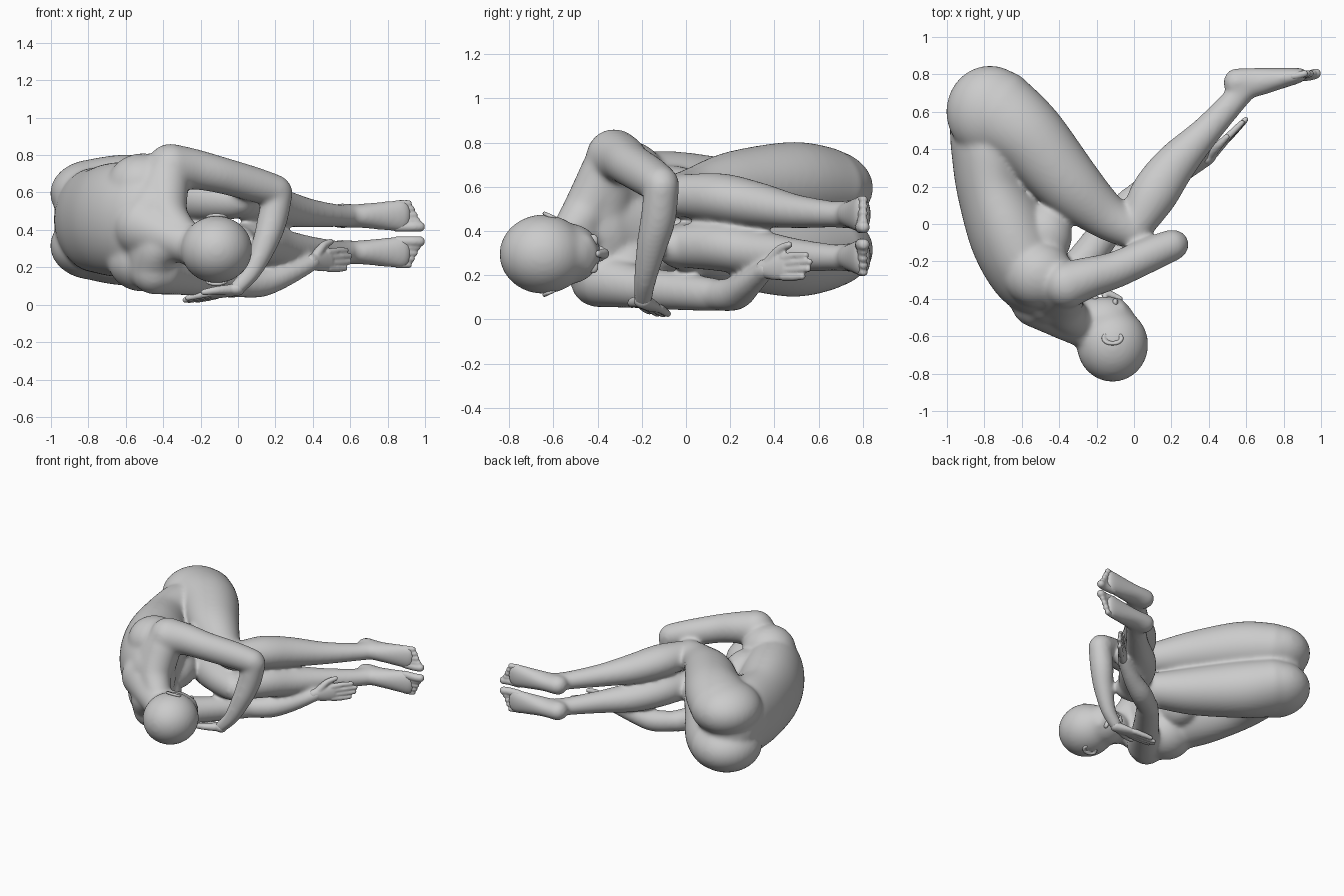
import bpy, bmesh, math
from mathutils import Vector, Matrix


def ball(bm, c, r, turn=0):
    m = Matrix.Translation(c) @ Matrix.Rotation(math.radians(turn), 4, 'Z') @ Matrix.Diagonal((*r, 1))
    bmesh.ops.create_uvsphere(bm, u_segments=28, v_segments=18, radius=1, matrix=m)


def spline(p, steps=6):
    """Smooth interpolation through rows (x, y, z, ra, rb)."""
    out = []
    for i in range(len(p) - 1):
        a, b, c, d = p[max(i - 1, 0)], p[i], p[i + 1], p[min(i + 2, len(p) - 1)]
        for s in range(steps):
            t = s / steps
            out.append([0.5 * (2 * B + (C - A) * t + (2 * A - 5 * B + 4 * C - D) * t * t
                               + (3 * B - A - 3 * C + D) * t ** 3) for A, B, C, D in zip(a, b, c, d)])
    return out + [list(p[-1])]


def tube(bm, pts, ref=(0, 0, 1), n=24):
    """Round-ended limb; ra is across ref, rb is along ref."""
    pts = [tuple(q) + (q[3],) if len(q) == 4 else tuple(q) for q in pts]
    rows, ref = spline(pts), Vector(ref)
    P = [Vector(r[:3]) for r in rows]
    T = [(P[min(i + 1, len(P) - 1)] - P[max(i - 1, 0)]).normalized() for i in range(len(P))]
    sec = [(P[i], T[i], rows[i][3], rows[i][4]) for i in range(len(P))]

    def cap(s, sign):
        p, t, a, b = s
        k = min(a, b)
        return [(p + t * sign * k * math.sin(q), t, a * math.cos(q), b * math.cos(q))
                for q in (0.3, 0.6, 0.9, 1.2, 1.45)]
    sec = cap(sec[0], -1)[::-1] + sec + cap(sec[-1], 1)
    rings = []
    for p, t, a, b in sec:
        v = (ref - t * ref.dot(t)).normalized()
        u = t.cross(v)
        rings.append([bm.verts.new(p + u * a * math.cos(2 * math.pi * k / n)
                                   + v * b * math.sin(2 * math.pi * k / n)) for k in range(n)])
    for A, B in zip(rings, rings[1:]):
        for k in range(n):
            bm.faces.new((A[k], A[(k + 1) % n], B[(k + 1) % n], B[k]))
    bm.faces.new(rings[0][::-1])
    bm.faces.new(rings[-1])


def finish(bm, name, voxel, iters):
    bmesh.ops.recalc_face_normals(bm, faces=bm.faces)
    me = bpy.data.meshes.new(name)
    bm.to_mesh(me)
    bm.free()
    ob = bpy.data.objects.new(name, me)
    bpy.context.collection.objects.link(ob)
    m = ob.modifiers.new("merge", 'REMESH')
    m.mode, m.voxel_size, m.use_smooth_shade = 'VOXEL', voxel, True
    s = ob.modifiers.new("soften", 'SMOOTH')
    s.factor, s.iterations = 0.5, iters
    return ob


body = bmesh.new()
fine = bmesh.new()

# torso
tube(body, [(-.775, .57, .455, .21, .23), (-.77, .42, .455, .21, .275), (-.755, .2, .45, .195, .28),
            (-.66, -.05, .455, .225, .305), (-.56, -.25, .45, .215, .3), (-.47, -.37, .42, .17, .25)], n=40)
# shoulder blades
for z in (.64, .24):
    ball(body, (-.51, -.27, z), (.19, .18, .17))
# neck and slopes down to the shoulders
tube(body, [(-.5, -.4, .42, .165, .17), (-.36, -.5, .36, .125, .12), (-.22, -.57, .31, .11, .11)])
tube(body, [(-.38, -.36, .66, .12), (-.38, -.45, .49, .11), (-.3, -.53, .38, .09)], ref=(1, 0, 0))
tube(body, [(-.46, -.4, .2, .12), (-.42, -.47, .3, .12), (-.32, -.53, .33, .09)], ref=(1, 0, 0))
# chest
for z, r in ((.57, .14), (.34, .12)):
    ball(body, (-.47, -.06, z), (r, .17, .125))
# shoulder girdle
tube(body, [(-.37, -.33, .72, .125), (-.45, -.39, .45, .15), (-.45, -.4, .18, .125)], ref=(1, 0, 0))

# legs with feet, upper then lower
for zs, side in (((.595, .61, .6, .57, .56, .55, .52, .49, .475), -1),
                 ((.315, .295, .31, .325, .33, .33, .305, .29, .28), 1)):
    h, t1, t2, t3, k, c1, c2, c3, a = zs
    ball(body, (-.77, .6, h), (.235, .248, .182))
    tube(body, [(-.74, .6, h, .235, .19), (-.57, .47, t1, .205, .193), (-.35, .22, t2, .172, .162),
                (-.16, .05, t3, .127, .122), (-.02, -.03, k, .102, .102)], n=32)
    tube(body, [(0, -.03, k, .09, .095), (.1, .15, c1, .127, .112), (.22, .32, c2, .114, .102),
                (.38, .49, c3, .083, .078), (.54, .665, a, .069, .061), (.575, .71, a, .073, .063)])
    ball(body, (.01, -.05, k), (.09, .09, .09))
    # foot
    tube(body, [(.545, .757, a, .076, .068), (.64, .757, a, .08, .064), (.77, .777, a, .06, .077),
                (.87, .793, a, .044, .088), (.89, .797, a, .038, .086)])
    # toes
    for i in range(5):
        z = a + side * (.058 - .031 * i)
        r = .028 if i == 0 else .019
        tip = .972 - .015 * i
        tube(fine, [(.85, .79, z, r), (tip - .04, .793, z, r), (tip, .804, z, r)], n=12)

# upper arm side
tube(body, [(-.36, -.325, .735, .128), (-.24, -.285, .725, .11), (-.1, -.245, .695, .099),
            (.08, -.165, .645, .094), (.2, -.115, .61, .086)])
tube(body, [(.215, -.11, .6, .079), (.185, -.125, .46, .081), (.145, -.155, .33, .07),
            (.075, -.185, .18, .052), (-.01, -.195, .085, .042)], ref=(0, 1, 0))
# lower arm side
tube(body, [(-.42, -.38, .18, .128), (-.3, -.24, .15, .1), (-.15, -.04, .128, .087), (-.02, .12, .112, .077)])
tube(body, [(-.01, .13, .11, .071), (.12, .22, .115, .076), (.25, .28, .155, .062), (.4, .36, .225, .044)])


# hands
def hand(wrist, d, s, thumb):
    w, d, s = Vector(wrist), Vector(d).normalized(), Vector(s)
    s = (s - d * s.dot(d)).normalized()
    at = lambda a, b, r, q=None: (*(w + d * a + s * b), r, q or r)
    tube(fine, [at(-.02, 0, .036, .042), at(.06, 0, .028, .056), at(.12, 0, .022, .056)], ref=s)
    for i, ln in enumerate((.13, .155, .145, .11)):
        b = thumb * (.044 - .029 * i)
        tube(fine, [at(.11, b, .02), at(.12 + ln * .5, b * 1.1, .0185), at(.12 + ln, b * 1.1, .015)], ref=s, n=12)
    tube(fine, [at(.02, thumb * .03, .028), at(.08, thumb * .08, .022), at(.14, thumb * .1, .017)], ref=s, n=12)


hand((-.02, -.19, .08), (-.27, .08, -.06), (.25, .85, -.15), -1)
hand((.405, .365, .23), (.7, .7, .05), (-.1, 0, 1), 1)

# head: skull, face, jaw
ball(body, (-.115, -.645, .295), (.192, .2, .18))
ball(body, (-.155, -.53, .297), (.165, .145, .137))
ball(body, (-.24, -.465, .3), (.085, .075, .085))
# brow
tube(body, [(-.07, -.45, .24, .03), (-.08, -.425, .297, .03), (-.07, -.45, .355, .03)], ref=(1, 0, 0))
# nose, lips, eyes
tube(fine, [(-.075, -.4, .297, .016), (-.12, -.38, .297, .021), (-.15, -.372, .297, .026)], n=12)
ball(fine, (-.205, -.4, .299), (.022, .018, .045))
for s in (-1, 1):
    ball(fine, (-.1, -.42, .297 + s * .06), (.016, .025, .03))
    ball(fine, (-.155, -.39, .297 + s * .022), (.015, .018, .015))
    # ears: a curved rim over a flat lobe
    rim = [(-.115 + .05 * math.cos(q), -.61 + .03 * math.sin(q), .295 + s * (.17 - .014 * math.sin(q)), .011)
           for q in [2.6 + i * .6 for i in range(8)]]
    tube(fine, rim, n=10)
    ball(fine, (-.12, -.605, .295 + s * .159), (.045, .026, .014))

finish(body, "body", .0115, 24)
finish(fine, "hands_toes_and_face_details", .007, 3)
